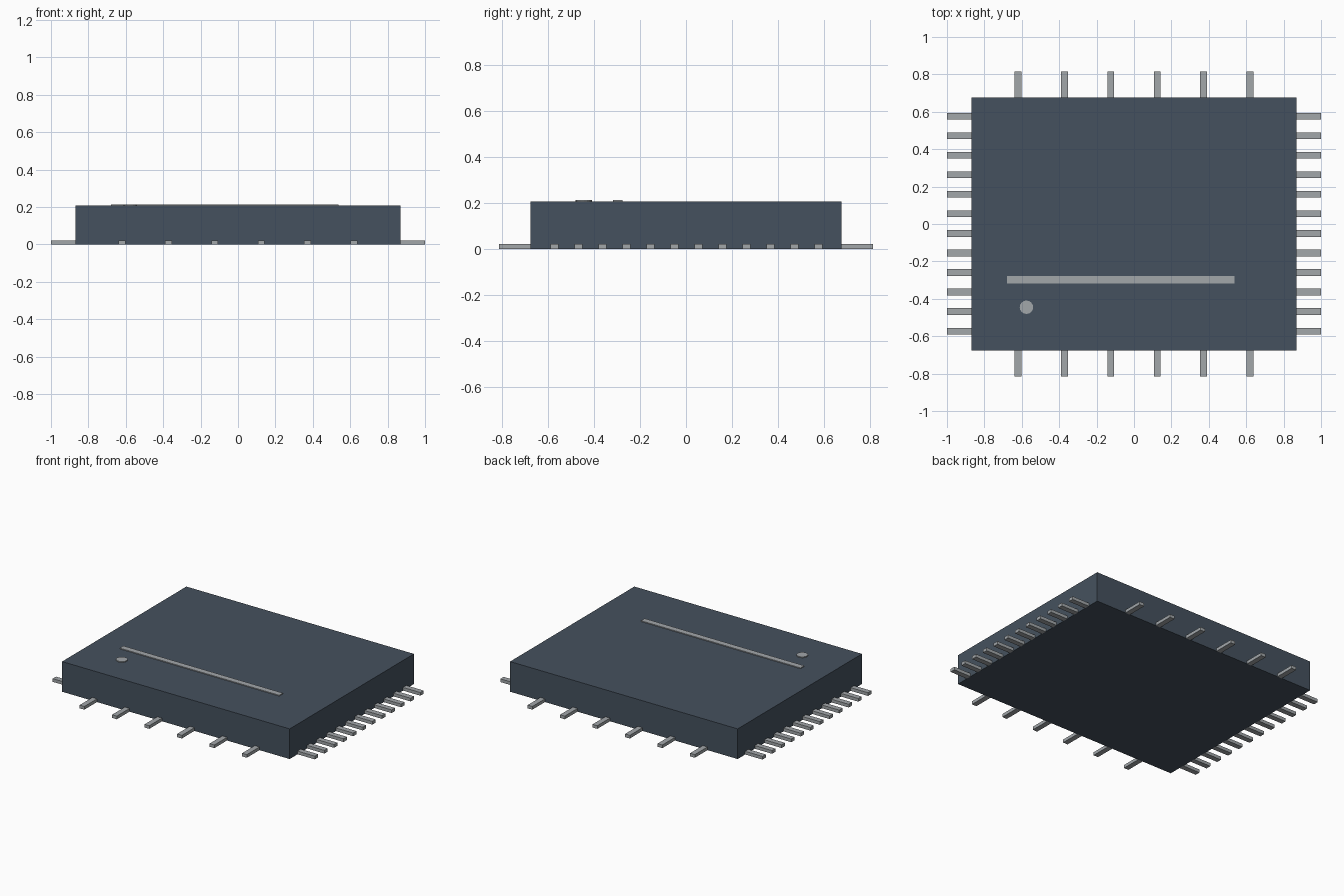
import bpy

if "Cube" in bpy.data.objects:
    bpy.data.objects.remove(bpy.data.objects["Cube"], do_unlink=True)


def material(name, rgb):
    mat = bpy.data.materials.new(name)
    mat.use_nodes = True
    colour = (*rgb, 1.0)
    mat.diffuse_color = colour
    mat.node_tree.nodes["Principled BSDF"].inputs["Base Color"].default_value = colour
    return mat


slate = material("slate_casing", (0.06, 0.083, 0.112))
grey = material("grey_metal", (0.36, 0.385, 0.40))


def box(name, low, high, mat):
    """Axis-aligned box between two corners."""
    centre = [(a + b) / 2 for a, b in zip(low, high)]
    bpy.ops.mesh.primitive_cube_add(size=1, location=centre)
    obj = bpy.context.object
    obj.name = name
    obj.scale = [b - a for a, b in zip(low, high)]
    bpy.ops.object.transform_apply(location=False, rotation=False, scale=True)
    obj.data.materials.append(mat)
    return obj


HALF_X, HALF_Y, TOP = 0.868, 0.677, 0.208
REACH_X, REACH_Y = 1.0, 0.815
PIN_HALF, PIN_TOP = 0.018, 0.022
MARK_TOP = TOP + 0.006

# Casing
box("casing", (-HALF_X, -HALF_Y, 0), (HALF_X, HALF_Y, TOP), slate)

# Six pins along the front and back
for i in range(6):
    x = (i - 2.5) * 0.248
    box("front_pin", (x - PIN_HALF, -REACH_Y, 0), (x + PIN_HALF, -HALF_Y, PIN_TOP), grey)
    box("back_pin", (x - PIN_HALF, HALF_Y, 0), (x + PIN_HALF, REACH_Y, PIN_TOP), grey)

# Twelve pins along each side
for i in range(12):
    y = (i - 5.5) * 0.1045 + 0.002
    box("right_pin", (-REACH_X, y - PIN_HALF, 0), (-HALF_X, y + PIN_HALF, PIN_TOP), grey)
    box("left_pin", (HALF_X, y - PIN_HALF, 0), (REACH_X, y + PIN_HALF, PIN_TOP), grey)

# Raised stripe and round marker on the top
box("top_stripe", (-0.68, -0.317, TOP), (0.537, -0.277, MARK_TOP), grey)
bpy.ops.mesh.primitive_cylinder_add(
    vertices=16, radius=0.036, depth=MARK_TOP - TOP,
    location=(-0.575, -0.445, (TOP + MARK_TOP) / 2))
marker = bpy.context.object
marker.name = "round_marker"
marker.data.materials.append(grey)
